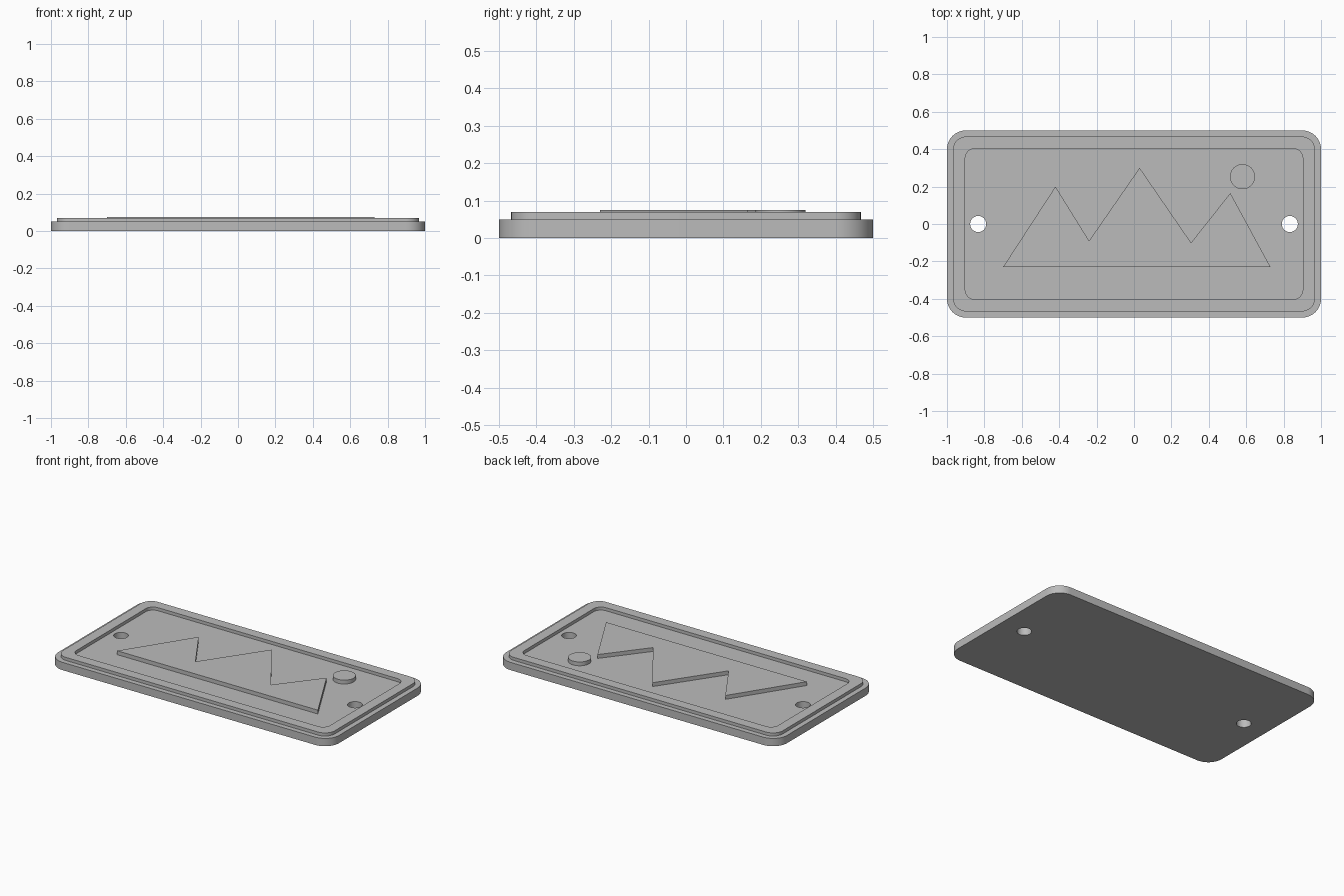
import bpy
import bmesh
from math import cos, sin, pi, radians

cube = bpy.data.objects.get("Cube")
if cube:
    bpy.data.objects.remove(cube, do_unlink=True)

COLOUR = (0.5, 0.5, 0.5, 1.0)
grey = bpy.data.materials.new("plain grey")
grey.use_nodes = True
grey.diffuse_color = COLOUR
grey.node_tree.nodes["Principled BSDF"].inputs["Base Color"].default_value = COLOUR


def circle(cx, cy, r, n=48):
    return [(cx + r * cos(2 * pi * i / n), cy + r * sin(2 * pi * i / n)) for i in range(n)]


def rounded_rect(w, d, r, n=10):
    pts = []
    for k, (sx, sy) in enumerate([(1, 1), (-1, 1), (-1, -1), (1, -1)]):
        cx, cy = sx * (w / 2 - r), sy * (d / 2 - r)
        for i in range(n + 1):
            a = (k + i / n) * pi / 2
            pts.append((cx + r * cos(a), cy + r * sin(a)))
    return pts


def prism(name, loops, z0, z1):
    """Extrude an outline, with any further loops as holes, from z0 to z1."""
    bm = bmesh.new()
    edges = []
    for loop in loops:
        verts = [bm.verts.new((x, y, z0)) for x, y in loop]
        edges += [bm.edges.new((a, b)) for a, b in zip(verts, verts[1:] + verts[:1])]
    bmesh.ops.triangle_fill(bm, edges=edges, use_beauty=True, normal=(0, 0, 1))
    top = bmesh.ops.extrude_face_region(bm, geom=bm.faces[:], use_keep_orig=True)
    moved = [g for g in top["geom"] if isinstance(g, bmesh.types.BMVert)]
    bmesh.ops.translate(bm, verts=moved, vec=(0, 0, z1 - z0))
    bmesh.ops.recalc_face_normals(bm, faces=bm.faces[:])
    # Merge the flat triangles on the caps
    bmesh.ops.dissolve_limit(bm, angle_limit=radians(0.5), verts=bm.verts[:], edges=bm.edges[:])
    mesh = bpy.data.meshes.new(name)
    bm.to_mesh(mesh)
    bm.free()
    mesh.materials.append(grey)
    mesh.shade_smooth()
    mesh.set_sharp_from_angle(angle=radians(30))
    obj = bpy.data.objects.new(name, mesh)
    bpy.context.collection.objects.link(obj)
    return obj


FLOOR, RIM_TOP, RELIEF_TOP = 0.05, 0.07, 0.075

# Base plate with two mounting holes
holes = [circle(s * 0.833, 0, 0.043) for s in (-1, 1)]
prism("base_plate", [rounded_rect(2, 1, 0.1)] + holes, 0, FLOOR)

# Raised rim around the recessed field
prism("raised_rim", [rounded_rect(1.935, 0.935, 0.07), rounded_rect(1.805, 0.805, 0.05)],
      FLOOR, RIM_TOP)

# Mountain range and sun reliefs
peaks = [(-0.70, -0.23), (0.73, -0.23), (0.515, 0.165), (0.305, -0.10),
         (0.03, 0.30), (-0.24, -0.09), (-0.42, 0.20)]
prism("mountain_relief", [peaks], FLOOR, RELIEF_TOP)
prism("sun_relief", [circle(0.58, 0.253, 0.067)], FLOOR, RELIEF_TOP)
